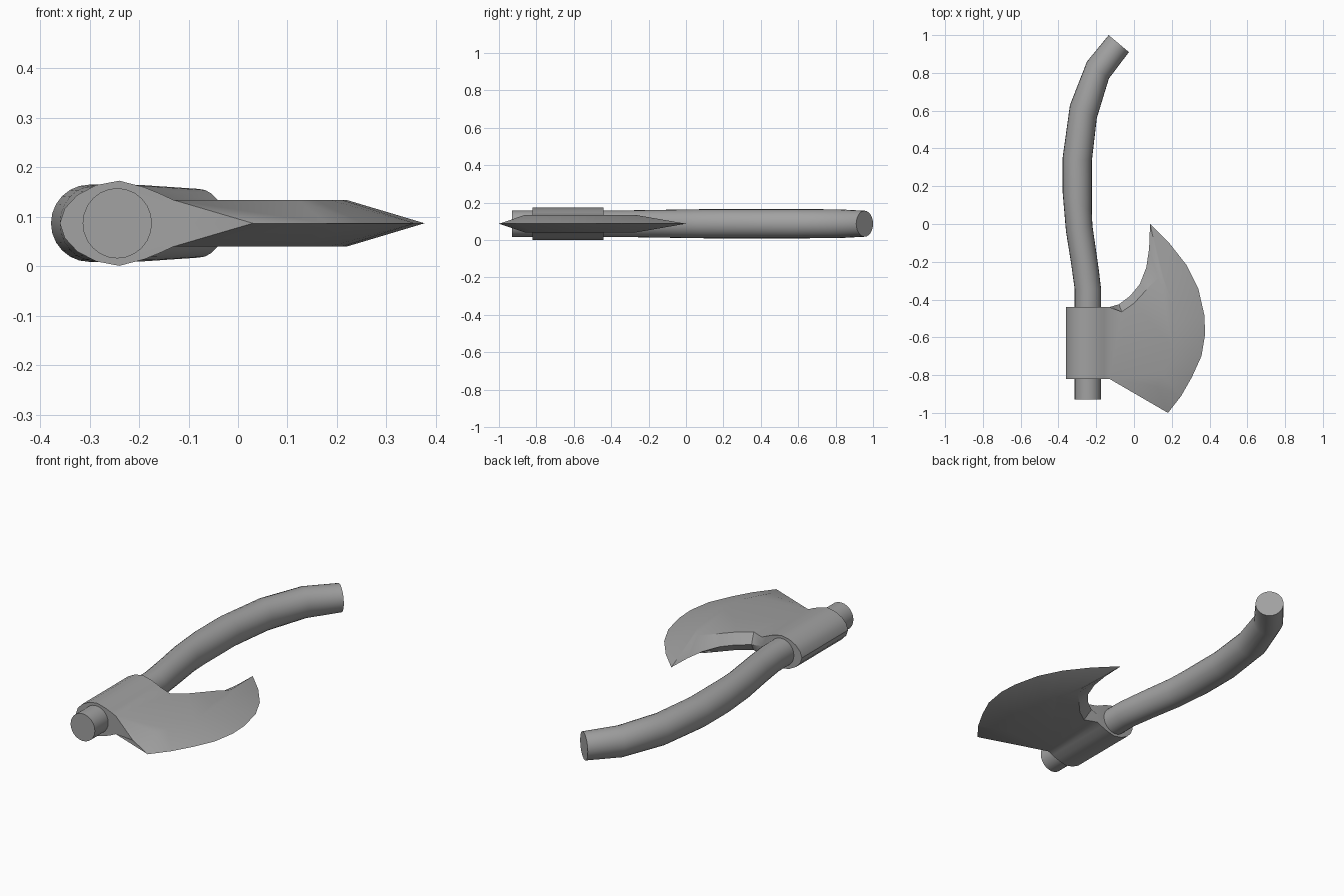
import bpy, bmesh, math
from mathutils import Vector

if "Cube" in bpy.data.objects:
    bpy.data.objects.remove(bpy.data.objects["Cube"])

MID = 0.087      # height of the plane of symmetry
HALF = 0.047     # half thickness of the blade body

# Dark grey for the whole axe
grey = bpy.data.materials.new("dark_grey")
grey.diffuse_color = (0.36, 0.36, 0.36, 1)
grey.use_nodes = True
grey.node_tree.nodes["Principled BSDF"].inputs["Base Color"].default_value = grey.diffuse_color


def finish(name, bm, angle):
    bmesh.ops.remove_doubles(bm, verts=bm.verts[:], dist=0.0005)
    bmesh.ops.recalc_face_normals(bm, faces=bm.faces[:])
    mesh = bpy.data.meshes.new(name)
    bm.to_mesh(mesh)
    bm.free()
    mesh.materials.append(grey)
    obj = bpy.data.objects.new(name, mesh)
    bpy.context.collection.objects.link(obj)
    bpy.ops.object.select_all(action='DESELECT')
    obj.select_set(True)
    bpy.context.view_layer.objects.active = obj
    bpy.ops.object.shade_smooth_by_angle(angle=math.radians(angle))


def bridge(bm, a, b, closed):
    n = len(a)
    for i in range(n if closed else n - 1):
        j = (i + 1) % n
        bm.faces.new((a[i], a[j], b[j], b[i]))


# Handle: rings spanned between the left and right outline, with vertical radius
rings = [
    ((-0.314, -0.93), (-0.174, -0.93), 0.071),
    ((-0.314, -0.345), (-0.174, -0.345), 0.071),
    ((-0.335, -0.195), (-0.188, -0.23), 0.073),
    ((-0.360, -0.04), (-0.220, -0.01), 0.076),
    ((-0.378, 0.17), (-0.223, 0.06), 0.078),
    ((-0.378, 0.35), (-0.223, 0.335), 0.078),
    ((-0.339, 0.63), (-0.197, 0.56), 0.078),
    ((-0.249, 0.86), (-0.133, 0.77), 0.077),
    ((-0.134, 1.0), (-0.027, 0.91), 0.0695),
]
SIDES = 24
bm = bmesh.new()
loops = []
for left, right, r in rings:
    l, rt = Vector((*left, MID)), Vector((*right, MID))
    c, h = (l + rt) / 2, (rt - l) / 2
    loops.append([bm.verts.new(c + h * math.cos(t) + Vector((0, 0, r * math.sin(t))))
                  for t in (2 * math.pi * k / SIDES for k in range(SIDES))])
for a, b in zip(loops, loops[1:]):
    bridge(bm, a, b, True)
bm.faces.new(loops[0])
bm.faces.new(loops[-1])
finish("handle", bm, 40)

# Axe head socket: teardrop profile (x, height above middle), mirrored in z
bm = bmesh.new()
upper = [(-0.13, HALF), (-0.158, 0.060), (-0.19, 0.073), (-0.24, 0.086),
         (-0.287, 0.077), (-0.325, 0.057), (-0.35, 0.030)]
profile = upper + [(-0.36, 0)] + [(x, -z) for x, z in reversed(upper)]
ends = []
for y in (-0.82, -0.44):
    ring = [bm.verts.new((x, y, MID + z)) for x, z in profile]
    bm.faces.new(ring + [bm.verts.new((-0.13, y, MID))])
    ends.append(ring)
bridge(bm, ends[0], ends[1], False)

# Blade: sharp outline in the middle plane, paired with the bevel line on each side
sharp = [(-0.13, -0.44), (-0.08, -0.425), (-0.02, -0.38), (0.03, -0.32), (0.065, -0.23),
         (0.08, -0.13), (0.085, 0.0), (0.19, -0.105), (0.28, -0.22), (0.34, -0.34),
         (0.372, -0.48), (0.377, -0.58), (0.357, -0.70), (0.307, -0.81), (0.25, -0.91),
         (0.18, -1.0), (0.03, -0.91), (-0.13, -0.82)]
bevel = [(-0.13, -0.44), (-0.065, -0.465), (0.0, -0.42), (0.055, -0.36), (0.10, -0.31),
         (0.13, -0.285), (0.145, -0.27), (0.165, -0.31), (0.19, -0.38), (0.207, -0.45),
         (0.217, -0.53), (0.22, -0.59), (0.21, -0.66), (0.185, -0.74), (0.155, -0.80),
         (0.12, -0.86), (-0.13, -0.82)]
edge = [bm.verts.new((x, y, MID)) for x, y in sharp]
for side in (1, -1):
    flat = [bm.verts.new((x, y, MID + side * HALF)) for x, y in bevel]
    bridge(bm, edge[:16], flat[:16], False)
    bm.faces.new((edge[15], edge[16], flat[16], flat[15]))
    bm.faces.new((edge[16], edge[17], flat[16]))
    bm.faces.new(flat)
finish("axe_head", bm, 32)
